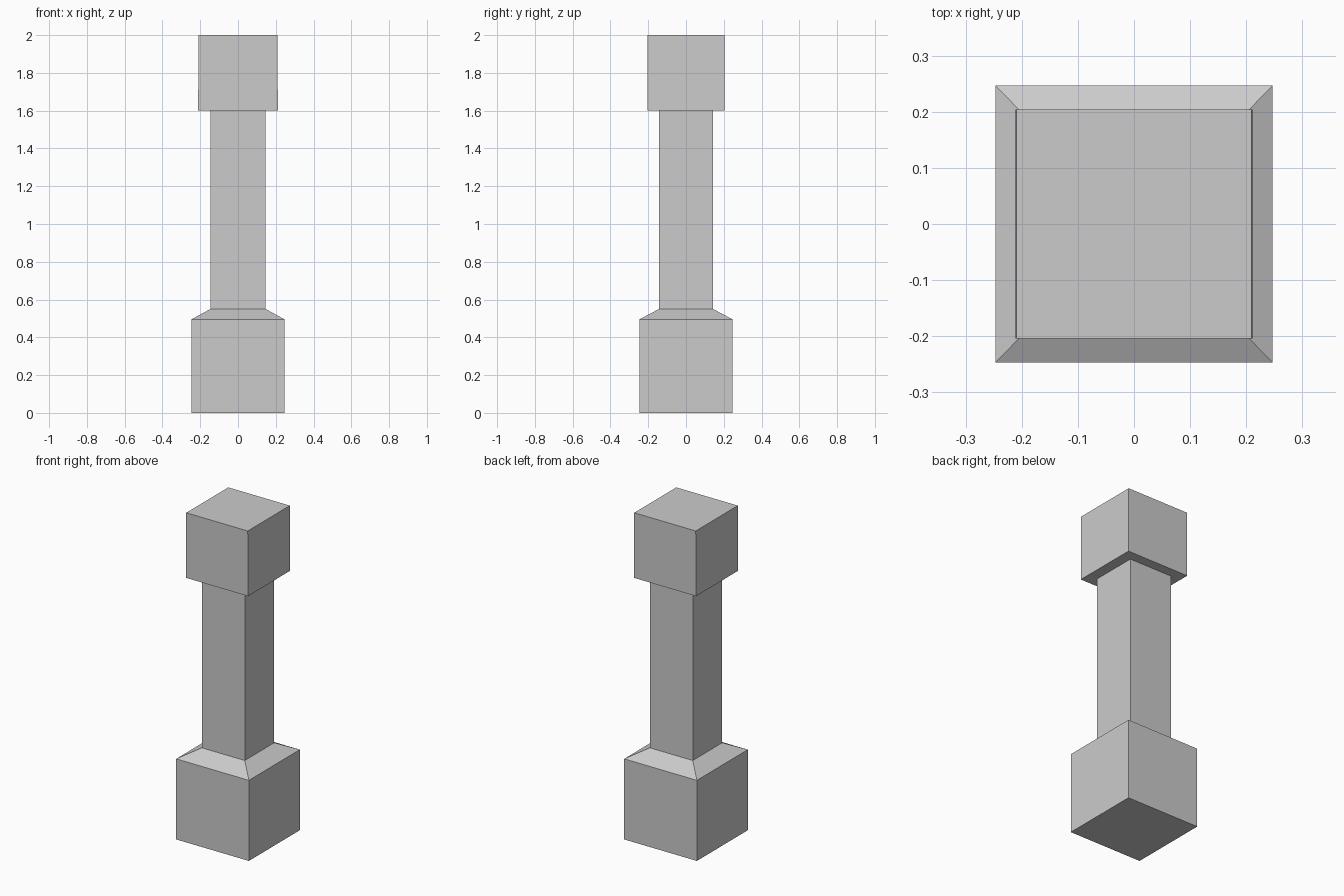
import bpy
import bmesh

if "Cube" in bpy.data.objects:
    bpy.data.objects.remove(bpy.data.objects["Cube"])

# Square post as stacked rectangular sections: (half width x, half depth y, height)
sections = [
    (0.247, 0.247, 0.0),     # plinth bottom
    (0.247, 0.247, 0.495),   # plinth top
    (0.146, 0.143, 0.55),    # sloped shoulder meets shaft
    (0.146, 0.143, 1.6),     # shaft top
    (0.211, 0.204, 1.6),     # cap underside
    (0.209, 0.204, 2.0),     # cap top
]

bm = bmesh.new()
rings = [[bm.verts.new((sx * hx, sy * hy, z))
          for sx, sy in ((-1, -1), (1, -1), (1, 1), (-1, 1))]
         for hx, hy, z in sections]

# Walls between neighbouring sections
for low, high in zip(rings, rings[1:]):
    for i in range(4):
        j = (i + 1) % 4
        bm.faces.new((low[i], low[j], high[j], high[i]))

# Closed ends
bm.faces.new(rings[0][::-1])
bm.faces.new(rings[-1])
bmesh.ops.recalc_face_normals(bm, faces=bm.faces)

mesh = bpy.data.meshes.new("square_post")
bm.to_mesh(mesh)
bm.free()
post = bpy.data.objects.new("square_post", mesh)
bpy.context.collection.objects.link(post)
